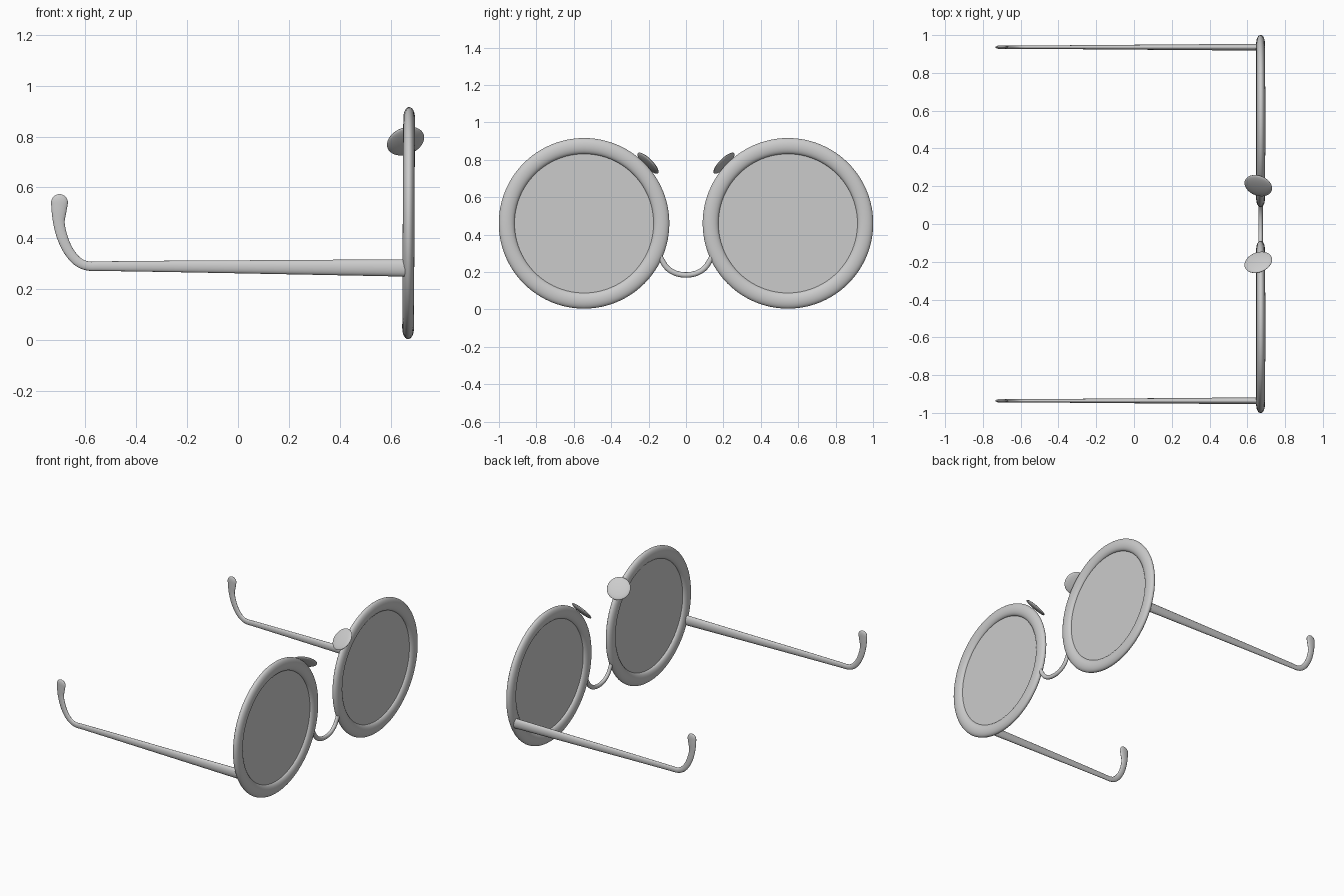
import bpy, bmesh
from math import sin, cos, pi, radians
from mathutils import Vector, Matrix

if "Cube" in bpy.data.objects:
    bpy.data.objects.remove(bpy.data.objects["Cube"])

FX = 0.67            # plane of the lenses
RY, RZ = 0.545, 0.46  # rim centre


def finish(name, bm):
    bmesh.ops.recalc_face_normals(bm, faces=bm.faces)
    me = bpy.data.meshes.new(name)
    bm.to_mesh(me)
    bm.free()
    ob = bpy.data.objects.new(name, me)
    bpy.context.collection.objects.link(ob)
    bpy.ops.object.select_all(action='DESELECT')
    ob.select_set(True)
    bpy.context.view_layer.objects.active = ob
    bpy.ops.object.shade_smooth_by_angle(angle=radians(40))
    return ob


def sweep(name, path, radii, side, closed=False, n=20):
    """Oval tube along a planar path; radii = (in-plane, along side)."""
    bm = bmesh.new()
    side = Vector(side)
    path = [Vector(p) for p in path]
    m = len(path)
    rings = []
    for i, p in enumerate(path):
        a = path[(i - 1) % m] if closed else path[max(i - 1, 0)]
        b = path[(i + 1) % m] if closed else path[min(i + 1, m - 1)]
        u = side.cross((b - a).normalized())
        ru, rs = radii[i]
        rings.append([bm.verts.new(p + u * ru * cos(2 * pi * k / n) + side * rs * sin(2 * pi * k / n))
                      for k in range(n)])
    for i in range(m if closed else m - 1):
        r, s = rings[i], rings[(i + 1) % m]
        for k in range(n):
            bm.faces.new((r[k], r[(k + 1) % n], s[(k + 1) % n], s[k]))
    if not closed:
        bm.faces.new(rings[0])
        bm.faces.new(rings[-1])
    return finish(name, bm)


def spline(keys, steps=6):
    """Catmull-Rom through key tuples."""
    k = [Vector(v) for v in keys]
    k = [2 * k[0] - k[1]] + k + [2 * k[-1] - k[-2]]
    out = []
    for i in range(1, len(k) - 2):
        a, b, c, d = k[i - 1:i + 3]
        for j in range(steps):
            t = j / steps
            out.append(0.5 * (2 * b + (c - a) * t + (2 * a - 5 * b + 4 * c - d) * t * t
                              + (3 * b - a - 3 * c + d) * t ** 3))
    return out + [k[-2]]


# temple keys: x, z, half height, half thickness
TEMPLE = [(0.655, 0.284, 0.034, 0.018), (0.2, 0.287, 0.028, 0.0145),
          (-0.25, 0.29, 0.0225, 0.011), (-0.52, 0.291, 0.019, 0.009),
          (-0.59, 0.292, 0.018, 0.009), (-0.632, 0.311, 0.0185, 0.009),
          (-0.666, 0.352, 0.0195, 0.009), (-0.69, 0.405, 0.021, 0.009),
          (-0.703, 0.46, 0.0225, 0.009), (-0.703, 0.505, 0.029, 0.01),
          (-0.701, 0.54, 0.033, 0.01)]

for s, tag in ((1, "left"), (-1, "right")):
    # rim: oval section swept round a circle, leaning very slightly forward
    N = 96
    path = []
    for i in range(N):
        a = 2 * pi * i / N
        z = 0.4135 * sin(a)
        path.append((FX + 0.005 * z, s * RY + 0.4135 * cos(a), RZ + z))
    sweep("rim_" + tag, path, [(0.0425, 0.023)] * N, (1, 0, 0), True, 24)

    # lens: thin disc
    bm = bmesh.new()
    bmesh.ops.create_cone(bm, cap_ends=True, segments=96, radius1=0.378, radius2=0.378, depth=0.006,
                          matrix=Matrix.Translation((FX, s * RY, RZ)) @ Matrix.Rotation(pi / 2, 4, 'Y'))
    finish("lens_" + tag, bm)

    # nose pad: flattened ball
    n = Vector((-0.27, -0.68 * s, 0.68))
    bm = bmesh.new()
    bmesh.ops.create_uvsphere(bm, u_segments=40, v_segments=20, radius=1,
                              matrix=Matrix.Translation((0.658, s * 0.203, 0.782))
                              @ n.to_track_quat('Z', 'Y').to_matrix().to_4x4()
                              @ Matrix.Diagonal((0.076, 0.076, 0.014, 1)))
    finish("nose_pad_" + tag, bm)

    # temple arm with upturned, rounded ear tip
    pts = spline(TEMPLE)
    path = [(p[0], s * 0.936, p[1]) for p in pts]
    radii = [(p[2], p[3]) for p in pts]
    for i in range(1, 9):
        t = i / 8 * pi / 2 * 0.97
        path.append((-0.701, s * 0.936, 0.54 + 0.034 * sin(t)))
        radii.append((0.033 * cos(t), 0.01 * cos(t)))
    sweep("temple_" + tag, path, radii, (0, 1, 0))

# bridge: U-shaped wire between the rims
keys = [(-0.15, 0.31), (-0.131, 0.267), (-0.1, 0.221), (-0.055, 0.193), (0, 0.184),
        (0.055, 0.193), (0.1, 0.221), (0.131, 0.267), (0.15, 0.31)]
path = [(FX, p[0], p[1]) for p in spline(keys)]
sweep("bridge", path, [(0.0145, 0.012)] * len(path), (1, 0, 0), n=16)
